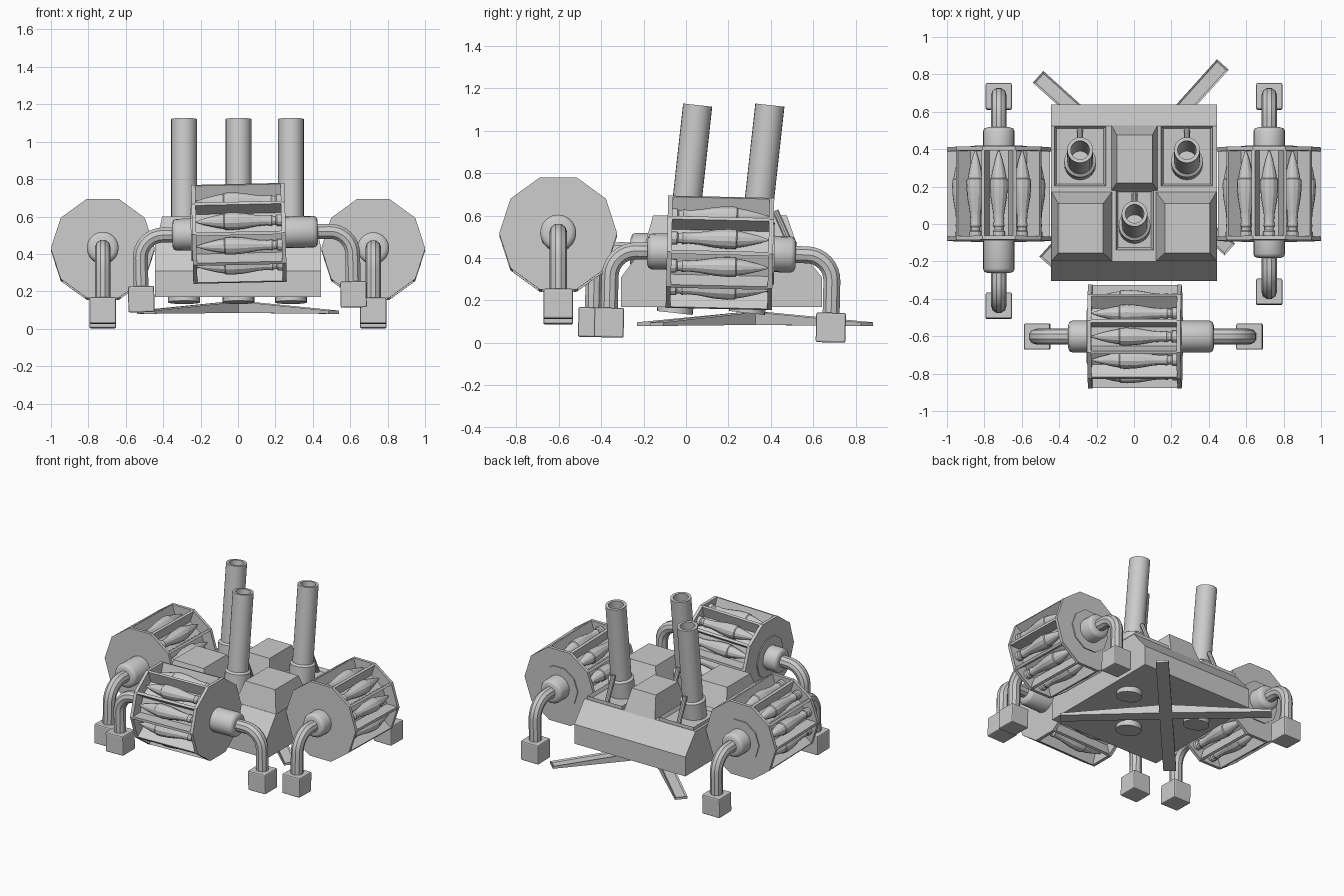
import bpy, bmesh, math
from mathutils import Matrix, Vector

if "Cube" in bpy.data.objects:
    bpy.data.objects.remove(bpy.data.objects["Cube"])

T = Matrix.Translation
def R(deg, axis):
    return Matrix.Rotation(math.radians(deg), 4, axis)

def link(name, mesh, M=Matrix()):
    ob = bpy.data.objects.new(name, mesh)
    bpy.context.collection.objects.link(ob)
    ob.matrix_world = M
    return ob

def finish(name, bm):
    bmesh.ops.recalc_face_normals(bm, faces=bm.faces)
    me = bpy.data.meshes.new(name)
    bm.to_mesh(me)
    bm.free()
    return me

def smooth(me, angle=35):
    me.shade_smooth()
    me.set_sharp_from_angle(angle=math.radians(angle))
    return me

# revolve (radius, height) pairs about z
def lathe(name, profile, n, phase=0.0):
    bm = bmesh.new()
    rings = []
    for r, z in profile:
        rings.append([bm.verts.new((r * math.cos(phase + 2 * math.pi * i / n),
                                    r * math.sin(phase + 2 * math.pi * i / n), z)) for i in range(n)])
    for a, b in zip(rings, rings[1:]):
        for i in range(n):
            j = (i + 1) % n
            bm.faces.new((a[i], a[j], b[j], b[i]))
    bm.faces.new(rings[0][::-1])
    bm.faces.new(rings[-1])
    return finish(name, bm)

# six-sided solid from bottom and top quads, optional sunken top
def hexa(name, pts, inset=0, depth=0):
    bm = bmesh.new()
    v = [bm.verts.new(p) for p in pts]
    top = bm.faces.new(v[4:])
    bm.faces.new(v[3::-1])
    for i in range(4):
        j = (i + 1) % 4
        bm.faces.new((v[i], v[j], v[4 + j], v[4 + i]))
    bm.normal_update()
    if inset:
        bmesh.ops.inset_individual(bm, faces=[top], thickness=inset, depth=-depth)
    return finish(name, bm)

def frustum(name, base, top, z0, z1, inset=0, depth=0):
    quad = lambda r, z: [(r[0], r[2], z), (r[1], r[2], z), (r[1], r[3], z), (r[0], r[3], z)]
    return hexa(name, quad(base, z0) + quad(top, z1), inset, depth)

def prism_x(name, profile, half):
    bm = bmesh.new()
    a = [bm.verts.new((-half, y, z)) for y, z in profile]
    b = [bm.verts.new((half, y, z)) for y, z in profile]
    n = len(a)
    bm.faces.new(a)
    bm.faces.new(b[::-1])
    for i in range(n):
        bm.faces.new((a[i], a[(i + 1) % n], b[(i + 1) % n], b[i]))
    return finish(name, bm)

def tube(name, pts, radius, M):
    cu = bpy.data.curves.new(name, 'CURVE')
    cu.dimensions = '3D'
    cu.bevel_depth, cu.bevel_resolution, cu.use_fill_caps = radius, 3, True
    sp = cu.splines.new('POLY')
    sp.points.add(len(pts) - 1)
    for p, c in zip(sp.points, pts):
        p.co = (*c, 1)
    tmp = link(name + "_path", cu)
    bpy.context.view_layer.update()
    me = bpy.data.meshes.new_from_object(tmp.evaluated_get(bpy.context.evaluated_depsgraph_get()))
    bpy.data.objects.remove(tmp)
    return link(name, smooth(me), M)

# main body with sloped front and back
link("body", prism_x("body", [(-.305, .17), (-.305, .31), (-.20, .45), (.525, .45),
                              (.64, .31), (.64, .17)], .443))

# raised blocks
for s, side in ((-1, "left"), (1, "right")):
    bx = sorted((s * .115, s * .443))
    tx = sorted((s * .165, s * .405))
    link(side + "_front_block", frustum("block", (*bx, -.20, .176), (*tx, -.155, .11), .44, .60))
link("rear_block", frustum("block", (-.122, .128, .176, .53), (-.092, .098, .22, .475), .44, .60))

# barrel sockets and barrels
barrel = smooth(lathe("barrel", [(.085, -.985), (.085, -.55), (.069, -.54), (.069, 0),
                                 (.05, 0), (.05, -.5)], 24))
strut = smooth(lathe("strut", [(.016, 0), (.016, .2)], 10))
for name, x, y, hw in (("left", -.288, .395, .138), ("centre", .003, .055, .1), ("right", .283, .395, .138)):
    yc = y - .033
    rect = (x - hw, x + hw, yc - .16, yc + .16)
    link(name + "_socket", frustum("socket", rect, rect, .44, .475, .02, .03))
    link(name + "_barrel", barrel, T((x, y, 1.12)) @ R(-6.3, 'X'))
    link(name + "_strut", strut, T((x, yc + .14, .44)) @ R(24, 'X'))

# crossed ground brace, four tapering channel arms
for i, L in enumerate((.71, .69, .71, .69)):
    w = .042
    pts = [(0, -w, .085), (L, -w, .08), (L, w, .08), (0, w, .085),
           (0, -w, .148), (L, -w, .097), (L, w, .097), (0, w, .148)]
    link(f"brace_arm_{i}", hexa("brace_arm", pts, .014, .008), T((0, .325, 0)) @ R(48 + 90 * i, 'Z'))

# shared drum parts, axis along local z, turned to y when placed
cap = lathe("drum_cap", [(.278, -.011), (.278, .011)], 10)
core = lathe("drum_core", [(.195, -.24), (.195, .24)], 10)
plate = lathe("hub_plate", [(.15, 0), (.15, .008)], 10)
slat = frustum("drum_slat", (.17, .275, -.009, .009), (.17, .275, -.009, .009), -.24, .24)
shell = smooth(lathe("shell", [(.032, -.232), (.032, -.205), (.024, -.198), (.024, -.185), (.03, -.175),
                               (.026, -.15), (.03, -.10), (.044, -.02), (.048, .04), (.046, .075),
                               (.041, .08), (.034, .12), (.018, .185), (.002, .232)], 12), 25)
foot = frustum("foot", (-.07, .07, -.07, .07), (-.07, .07, -.07, .07), -.07, .07)

def drum(name, M, rear_hub, rear_foot):
    A = M @ R(-90, 'X')                     # local z -> y
    link(name + "_core", core, A)
    for s in (-1, 1):
        link(f"{name}_cap_{s}", cap, A @ T((0, 0, s * .239)))
    link(name + "_hub_plate", plate, A @ T((0, 0, .249)))
    for i in range(10):
        link(f"{name}_slat_{i}", slat, A @ R(36 * i, 'Z'))
        link(f"{name}_shell_{i}", shell, A @ R(36 * i + 18, 'Z') @ T((.213, 0, 0)))
    # hubs, bent pipes and feet at both ends
    for s, hub_len, end in ((1, .10, .53), (-1, rear_hub, rear_foot)):
        prof = [(.085, .24), (.085, .235 + hub_len), (.078, .25 + hub_len), (.06, .257 + hub_len)]
        hub = smooth(lathe("hub", prof, 20), 50)
        link(f"{name}_hub_{s}", hub, M @ R(-90 * s, 'X'))
        b = .12
        pts = [(0, s * .24, 0)]
        for k in range(9):
            a = math.pi / 2 * k / 8
            pts.append((0, s * (end - b + b * math.sin(a)), -b + b * math.cos(a)))
        pts.append((0, s * end, -.3))
        tube(f"{name}_pipe_{s}", pts, .042, M)
        ob = link(f"{name}_foot_{s}", foot, M @ T((0, s * end, -.34)))
        bev = ob.modifiers.new("bevel", 'BEVEL')
        bev.width, bev.segments = .008, 2

tilt = R(-1.3, 'X')
drum("left_drum", T((-.723, .16, .424)) @ tilt, .165, .59)
drum("right_drum", T((.723, .16, .424)) @ tilt, .085, .515)
drum("front_drum", T((.005, -.602, .51)) @ R(90, 'Z') @ tilt, .165, .605)
